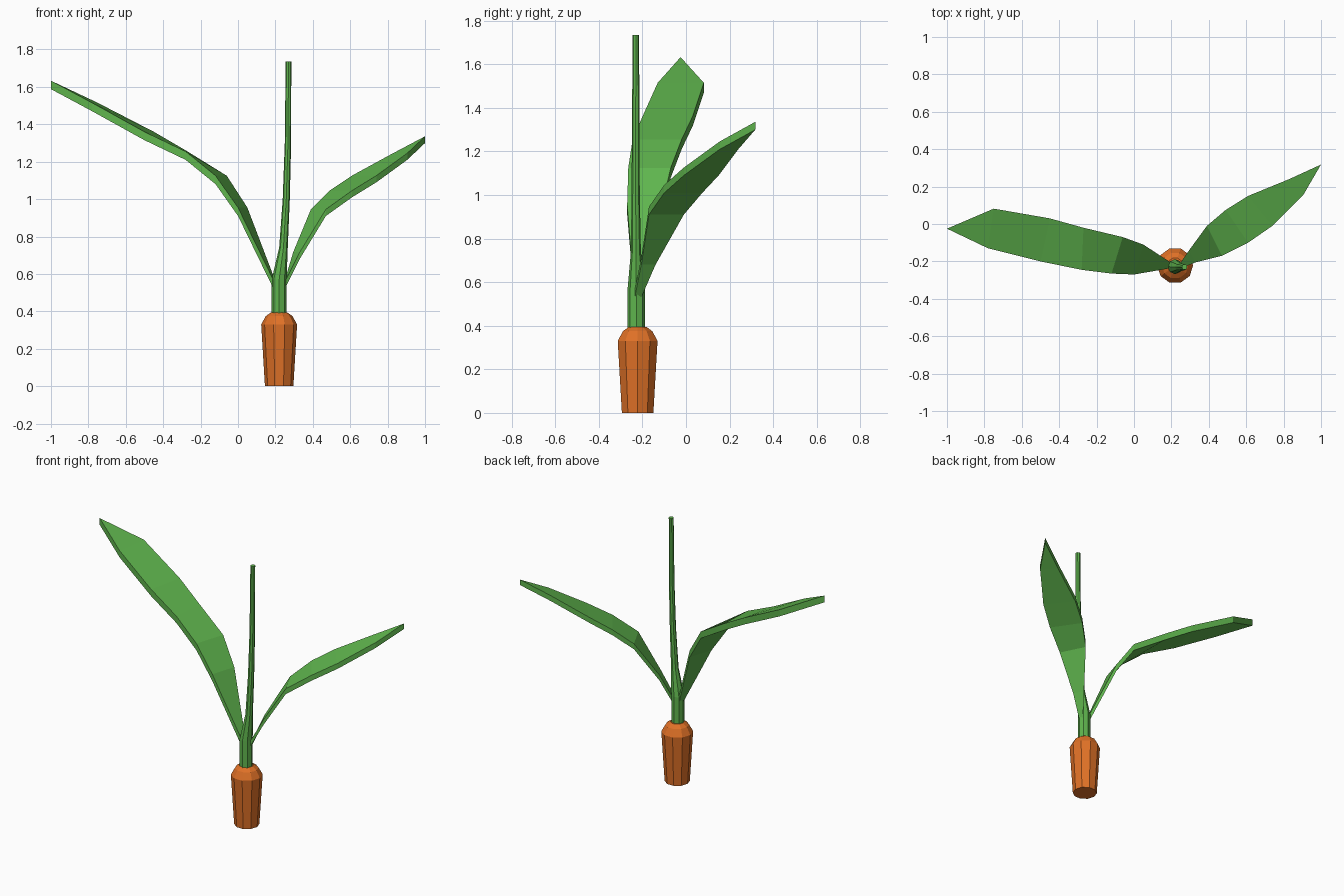
import bpy, bmesh, math

if "Cube" in bpy.data.objects:
    bpy.data.objects.remove(bpy.data.objects["Cube"])


def material(name, rgb):
    m = bpy.data.materials.new(name)
    m.diffuse_color = (*rgb, 1)
    m.use_nodes = True
    m.node_tree.nodes["Principled BSDF"].inputs["Base Color"].default_value = m.diffuse_color
    return m


GREEN = material("leaf green", (0.115, 0.46, 0.075))
ORANGE = material("carrot orange", (0.74, 0.165, 0.02))


def finish(bm, name, mat):
    bmesh.ops.remove_doubles(bm, verts=bm.verts, dist=1e-5)
    bmesh.ops.recalc_face_normals(bm, faces=bm.faces)
    me = bpy.data.meshes.new(name)
    bm.to_mesh(me)
    bm.free()
    me.materials.append(mat)
    ob = bpy.data.objects.new(name, me)
    bpy.context.collection.objects.link(ob)
    return ob


def loft(bm, rings):
    """Skin closed rings of equal length and cap both ends."""
    n = len(rings[0])
    vs = [[bm.verts.new(p) for p in r] for r in rings]
    for a, b in zip(vs, vs[1:]):
        for i in range(n):
            j = (i + 1) % n
            bm.faces.new((a[i], a[j], b[j], b[i]))
    bm.faces.new(vs[0][::-1])
    bm.faces.new(vs[-1])


def tube(name, stations, sides, mat):
    """Stations are (x, y, z, radius)."""
    rings = []
    for x, y, z, r in stations:
        rings.append([(x + r * math.cos(math.tau * i / sides),
                       y + r * math.sin(math.tau * i / sides), z)
                      for i in range(sides)])
    bm = bmesh.new()
    loft(bm, rings)
    return finish(bm, name, mat)


def leaf(name, stations, tip, thick):
    """Stations are (z, front x, front y, back x, back y) of the underside."""
    rings = [[(fx, fy, z), (bx, by, z), (bx, by, z + thick), (fx, fy, z + thick)]
             for z, fx, fy, bx, by in stations]
    bm = bmesh.new()
    loft(bm, rings)
    # replace the far cap by a pointed tip with a vertical edge
    bm.faces.ensure_lookup_table()
    cap = bm.faces[-1]
    f0, b0, b1, f1 = cap.verts[:]
    bm.faces.remove(cap)
    t0 = bm.verts.new(tip)
    t1 = bm.verts.new((tip[0], tip[1], tip[2] + thick))
    for f in ((f0, b0, t0), (b0, b1, t1, t0), (b1, f1, t1), (f1, f0, t0, t1)):
        bm.faces.new(f)
    return finish(bm, name, GREEN)


# tapered root with a rounded shoulder
CX, CY = 0.22, -0.222
tube("root", [(CX, CY, z, r) for z, r in
              ((0, 0.076), (0.33, 0.096), (0.375, 0.071), (0.395, 0.042))], 10, ORANGE)

# upright stem, thinning above the leaf joints
tube("stem", [(0.22, -0.228, 0.38, 0.040), (0.22, -0.228, 0.57, 0.040),
              (0.243, -0.23, 0.74, 0.023), (0.258, -0.231, 1.0, 0.019),
              (0.267, -0.231, 1.3, 0.017), (0.27, -0.23, 1.735, 0.015)], 8, GREEN)

# long left leaf
leaf("left_leaf", [(0.53, 0.185, -0.238, 0.195, -0.205),
                   (0.91, 0.0, -0.27, 0.05, -0.11),
                   (1.08, -0.12, -0.265, -0.06, -0.07),
                   (1.21, -0.28, -0.245, -0.27, -0.02),
                   (1.315, -0.50, -0.20, -0.45, 0.03),
                   (1.47, -0.78, -0.13, -0.75, 0.082)],
     (-1.0, -0.025, 1.588), 0.045)

# shorter right leaf
leaf("right_leaf", [(0.53, 0.255, -0.235, 0.25, -0.205),
                    (0.68, 0.33, -0.205, 0.295, -0.14),
                    (0.91, 0.47, -0.17, 0.39, -0.01),
                    (1.01, 0.61, -0.10, 0.49, 0.075),
                    (1.09, 0.74, -0.01, 0.61, 0.15),
                    (1.21, 0.905, 0.155, 0.83, 0.24)],
     (1.0, 0.318, 1.30), 0.036)
